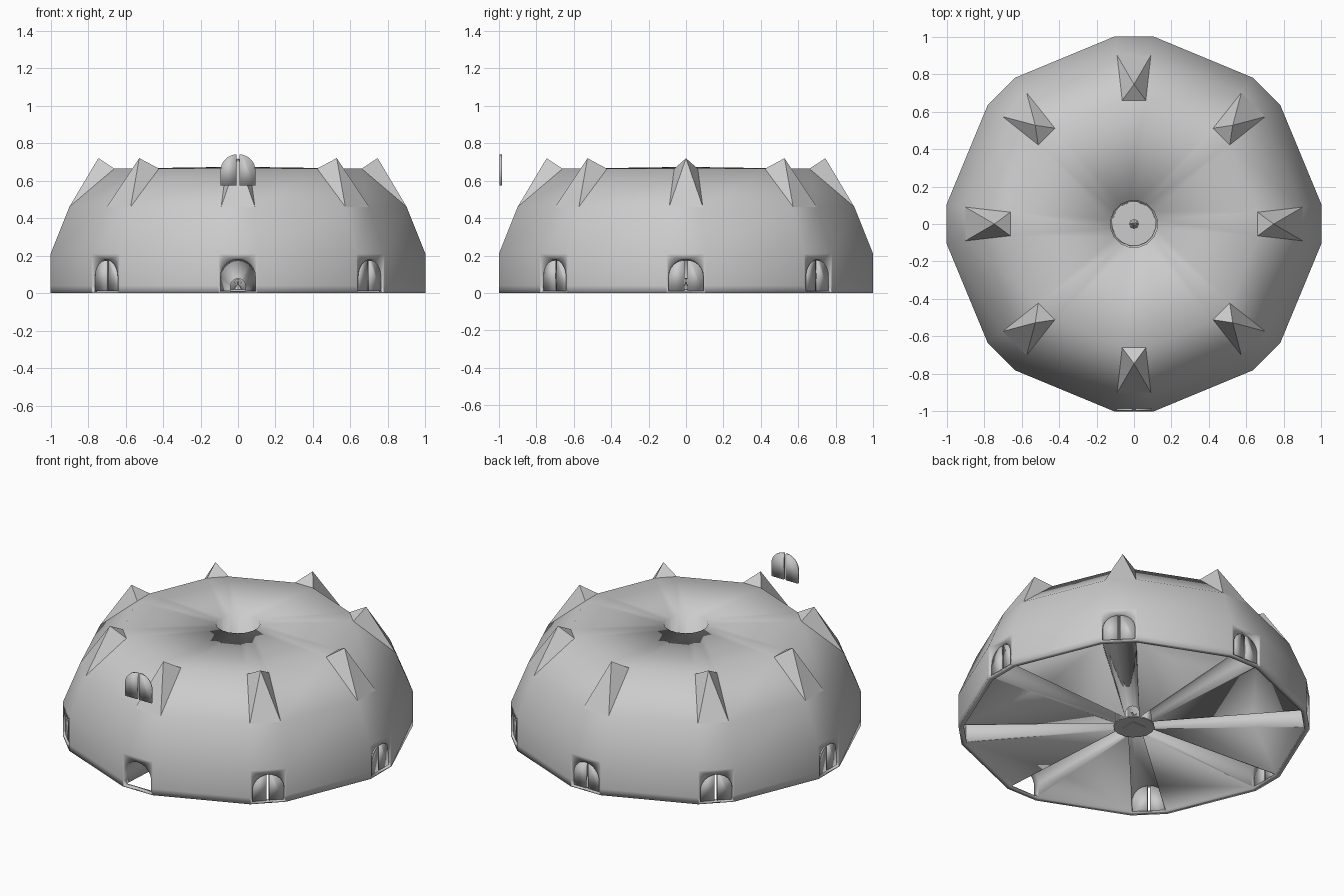
import bpy, bmesh, math
from mathutils import Vector, Matrix

cube = bpy.data.objects.get("Cube")
if cube:
    bpy.data.objects.remove(cube, do_unlink=True)

stone = bpy.data.materials.new("plain_grey")
stone.use_nodes = True
stone.diffuse_color = (0.6, 0.6, 0.6, 1)
stone.node_tree.nodes["Principled BSDF"].inputs["Base Color"].default_value = (0.6, 0.6, 0.6, 1)

SIDES = 8
ANGLES = [math.radians(-90 + 45 * k) for k in range(SIDES)]
DOOR_W, SPRING = 0.093, 0.087
TIP_Z = 0.72


def place(angle, r, side, z):
    """Point at distance r along a door axis, shifted sideways."""
    return Vector((r * math.cos(angle) - side * math.sin(angle),
                   r * math.sin(angle) + side * math.cos(angle), z))


def finish(name, bm, smooth=True):
    bmesh.ops.recalc_face_normals(bm, faces=bm.faces)
    mesh = bpy.data.meshes.new(name)
    bm.to_mesh(mesh)
    bm.free()
    mesh.materials.append(stone)
    for p in mesh.polygons:
        p.use_smooth = smooth
    obj = bpy.data.objects.new(name, mesh)
    bpy.context.collection.objects.link(obj)
    return obj


def loft(bm, sections):
    """Closed solid through matching cross-sections."""
    rows = [[bm.verts.new(p) for p in s] for s in sections]
    n = len(rows[0])
    for a, b in zip(rows, rows[1:]):
        for i in range(n):
            bm.faces.new((a[i], a[(i + 1) % n], b[(i + 1) % n], b[i]))
    bm.faces.new(rows[0][::-1])
    bm.faces.new(rows[-1])


# Domed hall: outer wall, hooded peaks, roof, central well, recessed floor, rim lip
bm = bmesh.new()
profile = [(1, 0.105, 0), (1, 0.105, 0.04), (1, 0.105, 0.21), (0.9, 0.09, 0.46),
           (0.66, 0.063, 0.664), (0.124, 0.0246, 0.672), (0.112, 0.0223, 0.012),
           (0.97, 0.102, 0.012), (0.97, 0.102, 0)]
PEAK_ROW = 3
rings = [[bm.verts.new(place(a, r, s * w, z)) for a in ANGLES for s in (-1, 1)]
         for r, w, z in profile]
for row, low in enumerate(rings):
    high = rings[(row + 1) % len(rings)]
    for i in range(2 * SIDES):
        j = (i + 1) % (2 * SIDES)
        quad = [low[i], low[j], high[j], high[i]]
        if row == PEAK_ROW and i % 2 == 0:
            tip = bm.verts.new(place(ANGLES[i // 2], 0.745, 0, TIP_Z))
            for v, w in zip(quad, quad[1:] + quad[:1]):
                bm.faces.new((v, w, tip))
        else:
            bm.faces.new(quad)
hall = finish("domed_hall", bm)


# Vaulted passages narrowing from each doorway to the well
def arch(angle, r, scale):
    steps = 12
    bottom = 0.009
    half = DOOR_W * scale
    pts = [(-half, bottom)]
    for i in range(steps + 1):
        t = math.pi * i / steps
        pts.append((-half * math.cos(t), (SPRING + DOOR_W * math.sin(t)) * scale))
    pts.append((half, bottom))
    return [place(angle, r, s, z) for s, z in pts]


for a in ANGLES:
    bm = bmesh.new()
    loft(bm, [arch(a, 1.03, 1), arch(a, 0.96, 1), arch(a, 0.1, 0.42)])
    cutter = finish("passage_cutter", bm)
    cutter.hide_render = True
    mod = hall.modifiers.new("passage", "BOOLEAN")
    mod.operation, mod.solver, mod.object = "DIFFERENCE", "EXACT", cutter
    bpy.context.view_layer.objects.active = hall
    bpy.ops.object.modifier_apply(modifier=mod.name)
    bpy.data.objects.remove(cutter, do_unlink=True)

# Smooth dome with crisp hoods
for p in hall.data.polygons:
    p.use_smooth = all(hall.data.vertices[v].co.z < TIP_Z - 0.01 for v in p.vertices)


# Paired door leaves; the front pair is raised
def leaf(name, angle, side, r, lift):
    gap, wide, steps = 0.007, 0.086, 8
    pts = [(gap, 0.01), (gap + wide, 0.01)]
    for i in range(steps + 1):
        t = math.pi / 2 * i / steps
        pts.append((gap + wide * math.cos(t), SPRING + 0.088 * math.sin(t)))
    bm = bmesh.new()
    loft(bm, [[place(angle, d, side * s, z + lift) for s, z in pts]
              for d in (r - 0.006, r + 0.006)])
    finish(name, bm)


for k, a in enumerate(ANGLES):
    for side, word in ((-1, "right"), (1, "left")):
        if k == 0:
            leaf("raised_door_" + word, a, side, 0.99, 0.565)
        else:
            leaf("door_%d_%s" % (k, word), a, side, 0.98, 0)


# Well floor and the small pedestal with crossed bars
def cone(name, segments, r1, r2, low, high, turn=0):
    bm = bmesh.new()
    bmesh.ops.create_cone(bm, cap_ends=True, segments=segments, radius1=r1, radius2=r2,
                          depth=high - low,
                          matrix=Matrix.Translation((0, 0, (low + high) / 2))
                          @ Matrix.Rotation(turn, 4, "Z"))
    finish(name, bm, smooth=False)


cone("well_floor", 16, 0.118, 0.118, 0.004, 0.011, math.pi / 16)
cone("pedestal_base", 4, 0.064, 0.064, 0, 0.018, math.pi / 4)
cone("pedestal_cone", 8, 0.025, 0.006, 0.018, 0.045)
cone("pedestal_post", 8, 0.006, 0.006, 0.04, 0.08)
for word, tilt in (("left", 0.7), ("right", -0.7)):
    bm = bmesh.new()
    bmesh.ops.create_cube(bm, size=1, matrix=Matrix.Translation((0, 0, 0.075))
                          @ Matrix.Rotation(tilt, 4, "Y")
                          @ Matrix.Diagonal((0.008, 0.01, 0.055, 1)))
    finish("crossed_bar_" + word, bm, smooth=False)
